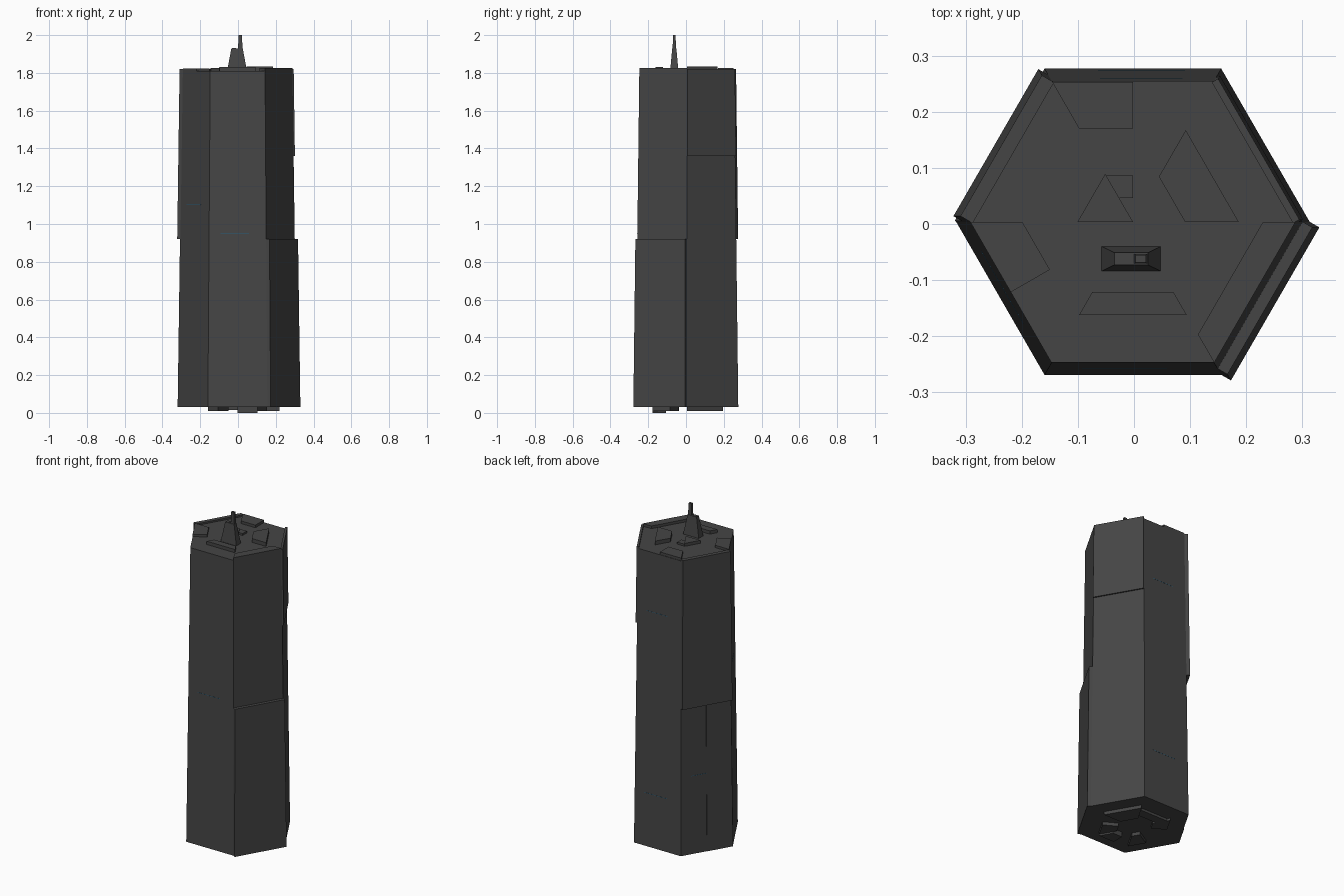
import bpy
import bmesh
from math import cos, sin, radians
from mathutils import Vector

if "Cube" in bpy.data.objects:
    bpy.data.objects.remove(bpy.data.objects["Cube"], do_unlink=True)

CENTRE = Vector((-0.002, 0.004, 0))
Z_LOW, Z_HIGH = 0.03, 1.81
R_LOW, R_HIGH = 0.315, 0.29


def material(name, colour):
    mat = bpy.data.materials.new(name)
    mat.use_nodes = True
    mat.diffuse_color = colour
    bsdf = mat.node_tree.nodes["Principled BSDF"]
    bsdf.inputs["Base Color"].default_value = colour
    bsdf.inputs["Roughness"].default_value = 0.8
    return mat


GREY = material("charcoal grey", (0.06, 0.06, 0.06, 1))
BLUE = material("dark blue", (0.02, 0.12, 0.22, 1))


def loft(name, lower, upper, mat=GREY):
    """Closed solid between two matching outlines."""
    bm = bmesh.new()
    a = [bm.verts.new(p) for p in lower]
    b = [bm.verts.new(p) for p in upper]
    bm.faces.new(a)
    bm.faces.new(b)
    for i in range(len(a)):
        j = (i + 1) % len(a)
        bm.faces.new((a[i], a[j], b[j], b[i]))
    bmesh.ops.recalc_face_normals(bm, faces=bm.faces)
    mesh = bpy.data.meshes.new(name)
    bm.to_mesh(mesh)
    bm.free()
    mesh.materials.append(mat)
    obj = bpy.data.objects.new(name, mesh)
    bpy.context.collection.objects.link(obj)
    return obj


def corner(k, z):
    """Corner k of the tapered hexagon at height z."""
    t = (z - Z_LOW) / (Z_HIGH - Z_LOW)
    r = R_LOW + (R_HIGH - R_LOW) * t
    ang = radians(60 * k)
    return CENTRE + Vector((r * cos(ang), r * sin(ang), z))


def wall_panel(name, k, z0, z1, push, a0=0, a1=1, mat=GREY):
    """Slab standing out from side k, between fractions a0 and a1 of its width."""
    def at(a, z):
        return corner(k, z).lerp(corner(k + 1, z), a)
    quad = [at(a0, z0), at(a1, z0), at(a1, z1), at(a0, z1)]
    ang = radians(60 * k + 30)
    normal = Vector((cos(ang), sin(ang), 0))
    loft(name, [p - normal * 0.005 for p in quad], [p + normal * push for p in quad], mat)


def wedge_plate(name, k, f0, f1, height, a0=0, a1=1, z=Z_HIGH):
    """Plate on an end cap, inside wedge k, between radial fractions f0 and f1."""
    hub = CENTRE + Vector((0, 0, z))

    def at(f, a):
        return hub.lerp(corner(k, z).lerp(corner(k + 1, z), a), f)
    quad = [at(f0, a0), at(f1, a0), at(f1, a1), at(f0, a1)]
    if f0 == 0:
        quad = quad[:3]
    loft(name, quad, [p + Vector((0, 0, height)) for p in quad])


def block(name, x, y, w0, d0, w1, d1, z0, z1):
    """Tapered box."""
    def ring(w, d, z):
        return [(x + sx * w / 2, y + sy * d / 2, z)
                for sx, sy in ((-1, -1), (1, -1), (1, 1), (-1, 1))]
    loft(name, ring(w0, d0, z0), ring(w1, d1, z1))


# Tapered six-sided tower
loft("tower_body", [corner(k, Z_LOW) for k in range(6)], [corner(k, Z_HIGH) for k in range(6)])

# Raised wall panels
wall_panel("front_left_lower_panel", 5, Z_LOW, 0.92, 0.02)
wall_panel("back_left_upper_panel", 0, 1.36, Z_HIGH + 0.01, 0.008)
wall_panel("back_right_upper_panel", 2, 0.92, Z_HIGH + 0.01, 0.02)
wall_panel("back_right_lower_panel", 2, Z_LOW, 0.92, 0.003, 0.5, 1)

# Hairline light strips
for i, (k, z) in enumerate(((1, 0.35), (1, 1.45), (2, 0.5), (4, 0.95), (3, 1.1))):
    wall_panel(f"light_strip_{i}", k, z, z + 0.002, 0.0008, 0.2, 0.7, BLUE)

# Roof plates
wedge_plate("roof_back_left_plate", 0, 0.32, 0.65, 0.023)
wedge_plate("roof_back_outer_plate", 1, 0.66, 0.99, 0.016, 0.5, 1)
wedge_plate("roof_back_inner_plate", 1, 0.17, 0.33, 0.012, 0.5, 1)
wedge_plate("roof_back_right_triangle", 2, 0, 0.34, 0.018)
wedge_plate("roof_front_right_plate", 3, 0.68, 1, 0.014, 0, 0.5)
wedge_plate("roof_front_strip", 4, 0.5, 0.66, 0.02)
wedge_plate("roof_front_left_strip", 5, 0.8, 1, 0.016)

# Underside plates
for k, f0, f1, drop, a0, a1 in (
        (0, 0.33, 0.7, 0.02, 0, 1), (1, 0.4, 0.6, 0.015, 0, 1),
        (2, 0.33, 0.66, 0.015, 0, 0.5), (3, 0.3, 0.66, 0.02, 0.5, 1),
        (4, 0.4, 0.66, 0.03, 0.5, 1), (5, 0.33, 0.66, 0.02, 0, 0.5)):
    wedge_plate(f"underside_plate_{k}", k, f0, f1, -drop, a0, a1, Z_LOW)

# Roof antenna: tapered base, short stub and tall mast
block("antenna_base", -0.005, -0.062, 0.105, 0.044, 0.06, 0.022, Z_HIGH, 1.93)
block("antenna_stub", -0.021, -0.062, 0.022, 0.018, 0.022, 0.018, 1.925, 1.932)
block("antenna_mast", 0.012, -0.062, 0.024, 0.018, 0.018, 0.014, 1.92, 2.0)
